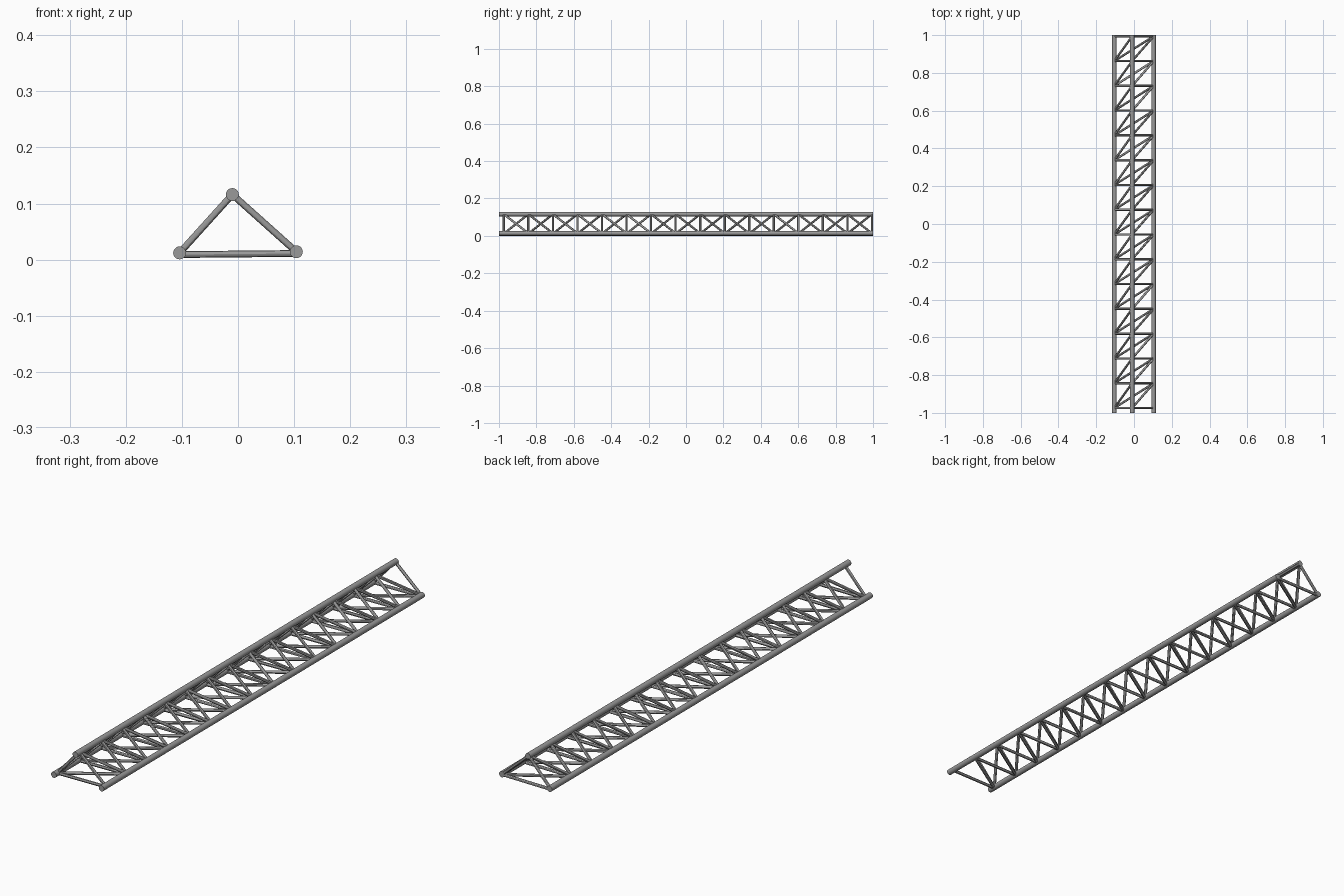
import bpy
import bmesh
from mathutils import Vector, Matrix

if "Cube" in bpy.data.objects:
    bpy.data.objects.remove(bpy.data.objects["Cube"], do_unlink=True)

steel = bpy.data.materials.new("grey steel")
steel.use_nodes = True
GREY = (0.32, 0.32, 0.32, 1)
steel.diffuse_color = GREY
steel.node_tree.nodes["Principled BSDF"].inputs["Base Color"].default_value = GREY


def tubes(name, segments, radius, sides):
    """One object made of capped tubes, each between two points."""
    bm = bmesh.new()
    for a, b in segments:
        a, b = Vector(a), Vector(b)
        axis = b - a
        place = Matrix.Translation((a + b) / 2) @ axis.to_track_quat("Z", "Y").to_matrix().to_4x4()
        bmesh.ops.create_cone(bm, cap_ends=True, segments=sides, radius1=radius,
                              radius2=radius, depth=axis.length, matrix=place)
    mesh = bpy.data.meshes.new(name)
    bm.to_mesh(mesh)
    bm.free()
    mesh.materials.append(steel)
    obj = bpy.data.objects.new(name, mesh)
    bpy.context.collection.objects.link(obj)
    bpy.ops.object.select_all(action="DESELECT")
    obj.select_set(True)
    bpy.context.view_layer.objects.active = obj
    bpy.ops.object.shade_smooth_by_angle()
    return obj


# Chord positions in the cross-section (x, z)
RIGHT = (-0.104, 0.012)
LEFT = (0.104, 0.014)
APEX = (-0.01, 0.116)
BAYS = 15
FIRST, LAST = -0.974, 0.994
stations = [FIRST + (LAST - FIRST) * i / BAYS for i in range(BAYS + 1)]


def at(chord, y, drop=0):
    return (chord[0], y, chord[1] - drop)


# Three long chords
for name, chord in (("right_chord", RIGHT), ("left_chord", LEFT), ("top_chord", APEX)):
    tubes(name, [(at(chord, -1), at(chord, 1))], 0.0115, 20)

# Rungs at every station, and one diagonal per bay, on each of the three sides
for side, start, end, drop in (("right_side", RIGHT, APEX, 0),
                               ("left_side", APEX, LEFT, 0),
                               ("bottom", RIGHT, LEFT, 0.003)):
    tubes(side + "_rungs",
          [(at(start, y, drop), at(end, y, drop)) for y in stations], 0.006, 12)
    tubes(side + "_diagonals",
          [(at(start, y0, drop), at(end, y1, drop))
           for y0, y1 in zip(stations, stations[1:])], 0.006, 12)
